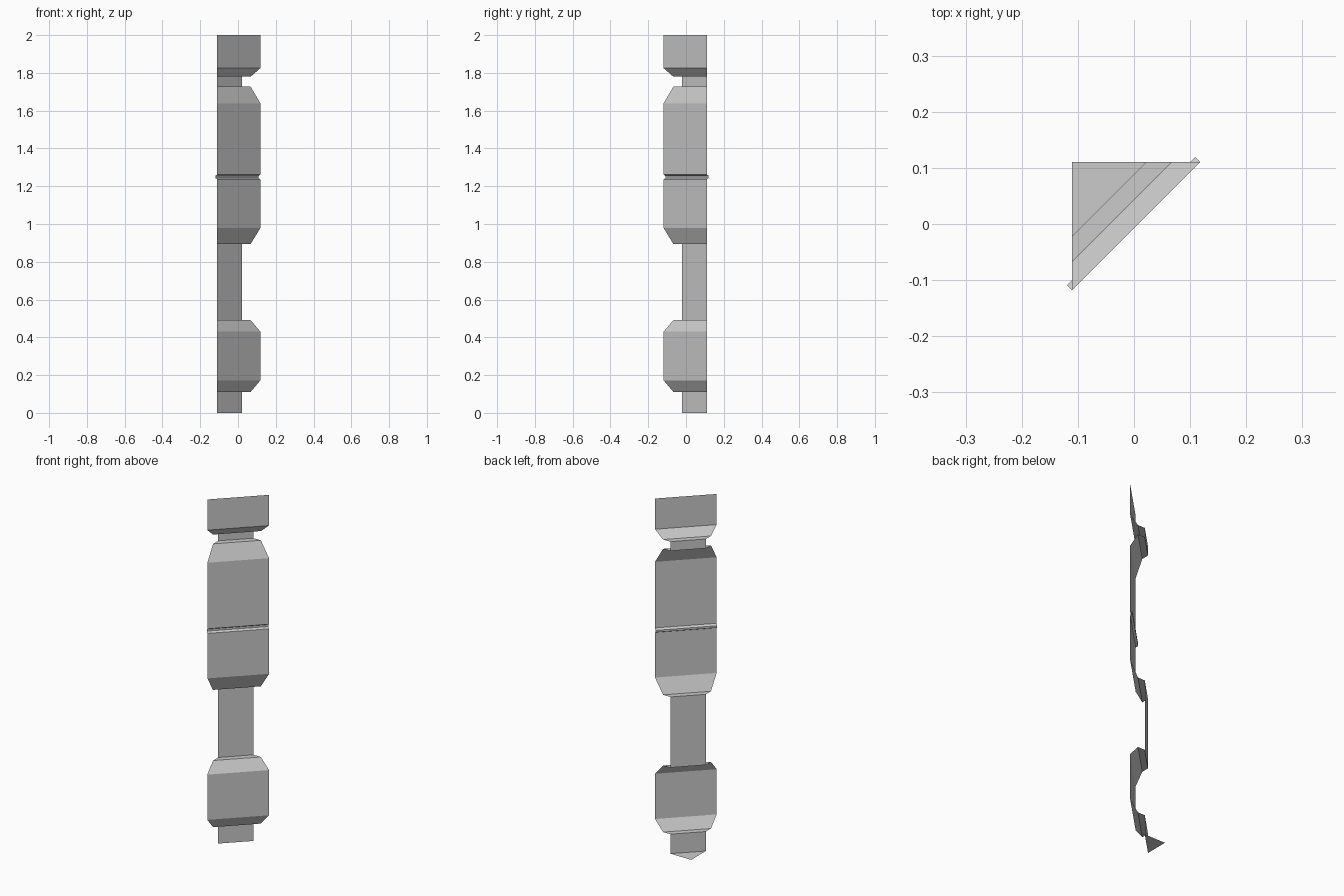
import bpy, bmesh

if "Cube" in bpy.data.objects:
    bpy.data.objects.remove(bpy.data.objects["Cube"])

WALL = 0.1105                              # the two wall planes: x = -WALL and y = WALL
OUTER, LEDGE, NECK = 0.1185, 0.067, 0.022  # where each diagonal face meets the wall

# Profile from bottom to top: (height, reach along the wall, groove inset)
profile = [
    (0.0, NECK, 0), (0.111, NECK, 0),
    (0.111, LEDGE, 0), (0.172, OUTER, 0), (0.43, OUTER, 0), (0.491, LEDGE, 0),
    (0.491, NECK, 0), (0.894, NECK, 0),
    (0.894, LEDGE, 0), (0.979, OUTER, 0),
    (1.236, OUTER, 0), (1.243, OUTER, 0.009), (1.254, OUTER, 0.009), (1.262, OUTER, 0),
    (1.639, OUTER, 0), (1.727, LEDGE, 0),
    (1.727, NECK, 0), (1.78, NECK, 0),
    (1.78, LEDGE, 0), (1.825, OUTER, 0), (2.0, OUTER, 0),
]

bm = bmesh.new()
rows = []
for z, reach, inset in profile:
    left = bm.verts.new((-WALL - inset, -reach + inset, z))
    right = bm.verts.new((reach - inset, WALL + inset, z))
    rows.append((left, right))

# Diagonal moulded front, open towards the walls
for (l0, r0), (l1, r1) in zip(rows, rows[1:]):
    bm.faces.new((l0, r0, r1, l1))

# Triangular foot cap
corner = bm.verts.new((-WALL, WALL, 0))
bm.faces.new((rows[0][0], corner, rows[0][1]))

mesh = bpy.data.meshes.new("corner_column")
bm.to_mesh(mesh)
bm.free()
column = bpy.data.objects.new("corner_column", mesh)
bpy.context.collection.objects.link(column)
